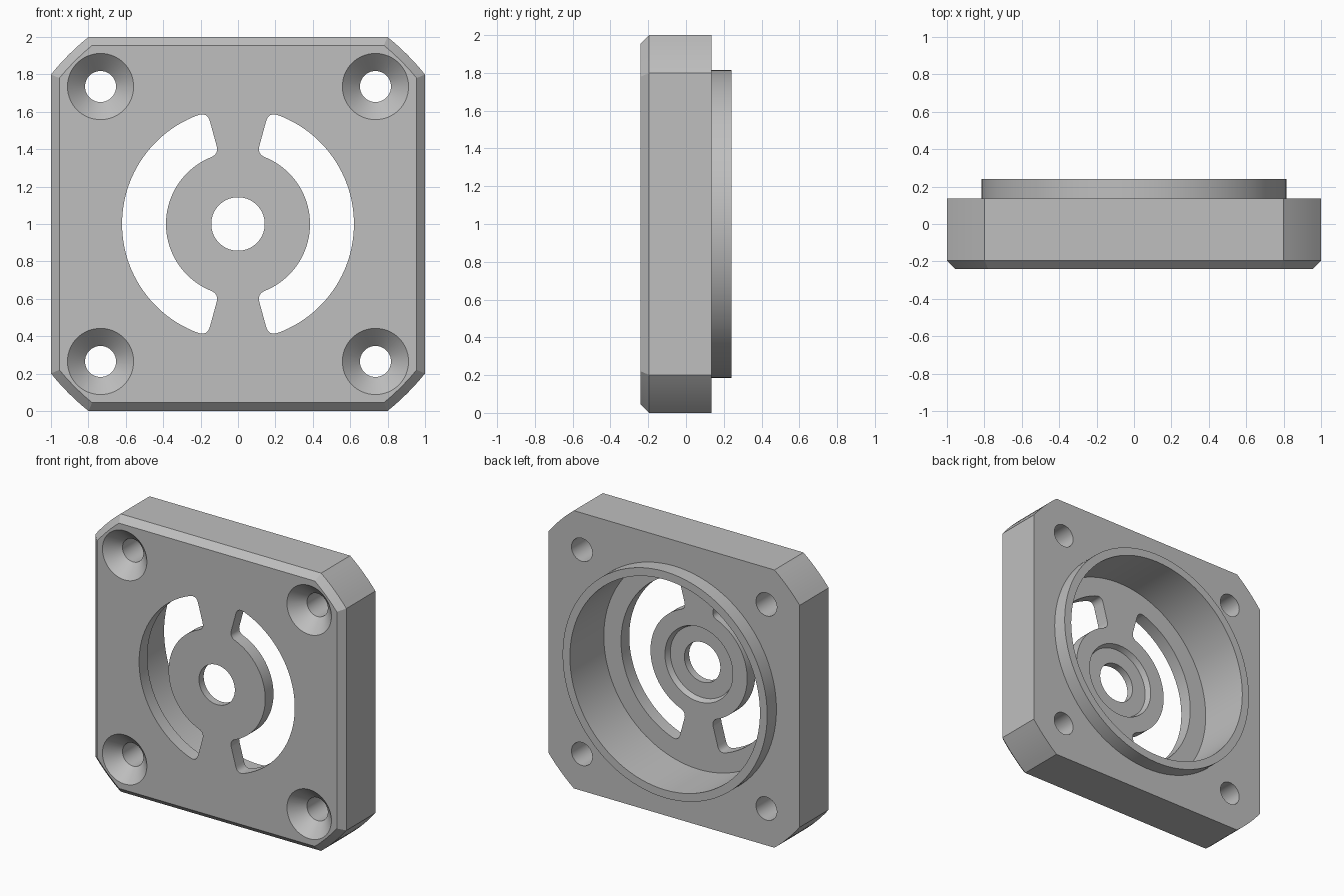
import bpy, bmesh
from math import sin, cos, acos, pi, radians
from mathutils import Vector

cube = bpy.data.objects.get("Cube")
if cube:
    bpy.data.objects.remove(cube)

FRONT, PLATE_BACK, RIM_BACK = -0.24, 0.135, 0.24
FLOOR, SEAT = -0.146, -0.186          # bore floor and hub recess floor


def circle(r, cx=0, cz=0, n=96):
    return [Vector((cx + r * cos(2 * pi * i / n), cz + r * sin(2 * pi * i / n))) for i in range(n)]


def plate_outline(half, radius, steps=6):
    """Square whose corners are trimmed by a large circle."""
    a0 = acos(half / radius)
    span = pi / 2 - 2 * a0
    return [Vector((radius * cos(a), radius * sin(a)))
            for q in range(4)
            for a in (q * pi / 2 + a0 + span * i / steps for i in range(steps + 1))]


def slot_outline(side, r_in=0.385, r_out=0.62, half=radians(74.7), fillet=0.05):
    """Ring sector with rounded corners; side is +1 or -1."""
    def polar(r, a):
        return Vector((side * r * cos(a), r * sin(a)))

    def corner(p, c, q):
        return [p.lerp(c, t / 6).lerp(c.lerp(q, t / 6), t / 6) for t in range(7)]

    def arc(r, a, b, n=48):
        return [polar(r, a + (b - a) * i / n) for i in range(1, n)]

    fo, fi = fillet / r_out, fillet / r_in
    pts = arc(r_out, -half + fo, half - fo)
    pts += corner(polar(r_out, half - fo), polar(r_out, half), polar(r_out - fillet, half))
    pts += corner(polar(r_in + fillet, half), polar(r_in, half), polar(r_in, half - fi))
    pts += arc(r_in, half - fi, -half + fi)
    pts += corner(polar(r_in, -half + fi), polar(r_in, -half), polar(r_in + fillet, -half))
    pts += corner(polar(r_out - fillet, -half), polar(r_out, -half), polar(r_out, -half + fo))
    return pts


def stack(name, *sections):
    """Solid lofted through (outline, y) sections and capped at both ends."""
    bm = bmesh.new()
    rings = [[bm.verts.new((p.x, y, p.y + 1)) for p in outline] for outline, y in sections]
    for a, b in zip(rings, rings[1:]):
        for i in range(len(a)):
            j = (i + 1) % len(a)
            bm.faces.new((a[i], a[j], b[j], b[i]))
    bm.faces.new(rings[0])
    bm.faces.new(rings[-1])
    bmesh.ops.recalc_face_normals(bm, faces=bm.faces)
    mesh = bpy.data.meshes.new(name)
    bm.to_mesh(mesh)
    bm.free()
    ob = bpy.data.objects.new(name, mesh)
    bpy.context.collection.objects.link(ob)
    return ob


def combine(target, tool, operation):
    tool.hide_render = True
    mod = target.modifiers.new(tool.name, "BOOLEAN")
    mod.operation, mod.solver, mod.object = operation, "EXACT", tool
    bpy.ops.object.select_all(action="DESELECT")
    bpy.context.view_layer.objects.active = target
    target.select_set(True)
    bpy.ops.object.modifier_apply(modifier=mod.name)
    bpy.data.objects.remove(tool)


# Square plate with a chamfered front edge, and the round rim on its back
housing = stack("flange_housing",
                (plate_outline(0.955, 1.233), FRONT),
                (plate_outline(1.0, 1.28), FRONT + 0.045),
                (plate_outline(1.0, 1.28), PLATE_BACK))
combine(housing, stack("rim", (circle(0.815), 0), (circle(0.815), RIM_BACK)), "UNION")

# Large rear bore, hub recess and centre hole
combine(housing, stack("bore", (circle(0.757), FLOOR), (circle(0.757), 0.5)), "DIFFERENCE")
combine(housing, stack("hub_recess", (circle(0.255), SEAT), (circle(0.27), FLOOR),
                       (circle(0.27), 0)), "DIFFERENCE")
combine(housing, stack("centre_hole", (circle(0.143), -0.5), (circle(0.143), 0)), "DIFFERENCE")

# Curved openings either side of the two spokes
for side in (-1, 1):
    outline = slot_outline(side)
    combine(housing, stack("slot", (outline, -0.5), (outline, 0)), "DIFFERENCE")

# Countersunk screw holes
for sx in (-1, 1):
    for sz in (-1, 1):
        def ring(r):
            return circle(r, sx * 0.735, sz * 0.735, 64)
        combine(housing, stack("screw_hole", (ring(0.187), FRONT - 0.01),
                               (ring(0.083), FRONT + 0.094), (ring(0.083), 0.5)), "DIFFERENCE")

# Plain grey finish
grey = bpy.data.materials.new("plain_grey")
grey.use_nodes = True
colour = (0.52, 0.52, 0.52, 1)
grey.diffuse_color = colour
grey.node_tree.nodes["Principled BSDF"].inputs["Base Color"].default_value = colour
housing.data.materials.clear()
housing.data.materials.append(grey)
for face in housing.data.polygons:
    face.material_index = 0
bpy.ops.object.shade_smooth_by_angle(angle=radians(25))
